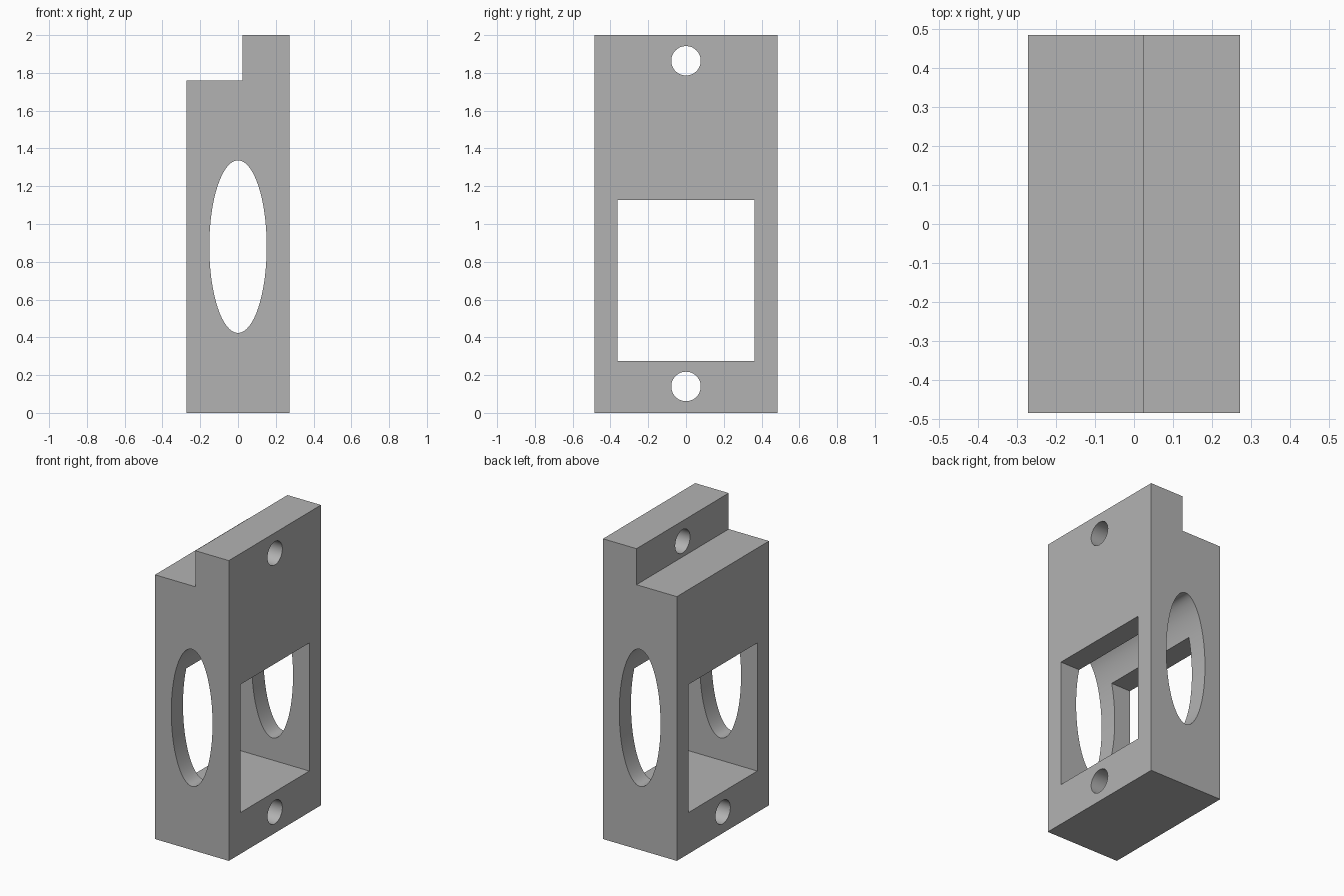
import bpy, math
from mathutils import Matrix

if "Cube" in bpy.data.objects:
    bpy.data.objects.remove(bpy.data.objects["Cube"])

grey = bpy.data.materials.new("plain grey")
grey.diffuse_color = (0.45, 0.45, 0.45, 1)
grey.use_nodes = True
grey.node_tree.nodes["Principled BSDF"].inputs["Base Color"].default_value = grey.diffuse_color


def prism(name, points, depth, matrix):
    """Extrude a 2D outline symmetrically along its local z, then orient it."""
    n = len(points)
    verts = [(u, v, s * depth / 2) for s in (-1, 1) for u, v in points]
    faces = [tuple(range(n))[::-1], tuple(range(n, 2 * n))]
    faces += [(i, (i + 1) % n, n + (i + 1) % n, n + i) for i in range(n)]
    mesh = bpy.data.meshes.new(name)
    mesh.from_pydata(verts, [], faces)
    mesh.transform(matrix)
    mesh.materials.append(grey)
    obj = bpy.data.objects.new(name, mesh)
    bpy.context.collection.objects.link(obj)
    return obj


def ellipse(cz, ru, rv, n):
    return [(ru * math.cos(math.tau * i / n), cz + rv * math.sin(math.tau * i / n))
            for i in range(n)]


along_y = Matrix.Rotation(math.pi / 2, 4, 'X')               # outline in x, z
along_x = Matrix.Rotation(math.pi / 2, 4, 'Z') @ along_y     # outline in y, z

# Stepped block
W, D, STEP_X, STEP_Z = 0.272, 0.97, 0.025, 1.76
block = prism("stepped_block", [(-W, 0), (W, 0), (W, 2), (STEP_X, 2),
                                (STEP_X, STEP_Z), (-W, STEP_Z)], D, along_y)

# Rectangular window, oval bore and two screw holes
cutters = [
    prism("window_cutter", [(-0.362, 0.275), (0.362, 0.275),
                            (0.362, 1.128), (-0.362, 1.128)], 1, along_x),
    prism("oval_cutter", ellipse(0.88, 0.152, 0.457, 64), 2, along_y),
    prism("lower_hole_cutter", ellipse(0.14, 0.078, 0.078, 48), 1, along_x),
    prism("upper_hole_cutter", ellipse(1.864, 0.078, 0.078, 48), 1, along_x),
]
bpy.context.view_layer.objects.active = block
block.select_set(True)
for cutter in cutters:
    mod = block.modifiers.new(cutter.name, 'BOOLEAN')
    mod.operation = 'DIFFERENCE'
    mod.solver = 'EXACT'
    mod.object = cutter
    bpy.ops.object.modifier_apply(modifier=mod.name)
    bpy.data.objects.remove(cutter)

# Smooth hole walls, crisp edges
bpy.ops.object.shade_smooth_by_angle(angle=math.radians(30))
